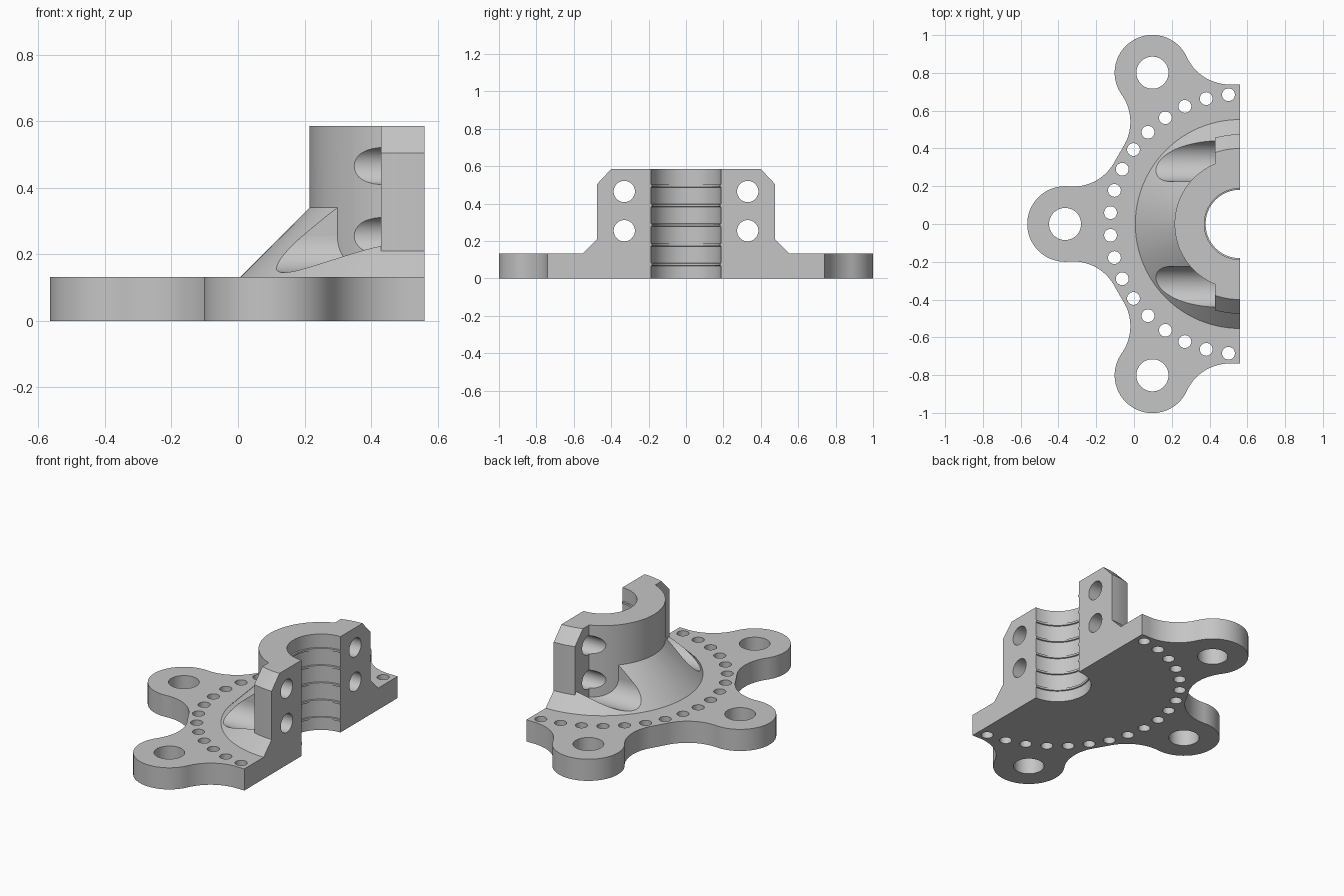
import bpy, bmesh
from math import sin, cos, pi, radians, acos, degrees
from mathutils import Matrix, Vector

cube = bpy.data.objects.get("Cube")
if cube:
    bpy.data.objects.remove(cube, do_unlink=True)

CX = 0.56            # axis of the bore, also the split face
PLATE_H = 0.132
TOP = 0.585
HUB_R = 0.345
LOBE_D, LOBE_R = 0.925, 0.2
DISC_R, FILLET_R = 0.74, 0.25
BOLT_Y, BOLT_Z = 0.33, (0.255, 0.465)

metal = bpy.data.materials.new("grey metal")
metal.use_nodes = True
GREY = (0.56, 0.56, 0.56, 1)
metal.diffuse_color = GREY
metal.node_tree.nodes["Principled BSDF"].inputs["Base Color"].default_value = GREY


def add_turned(bm, rings, origin, axis="Z", steps=96):
    """Closed solid turned from (radius, distance along axis) pairs."""
    turn = Matrix.Rotation(pi / 2, 4, "Y") if axis == "X" else Matrix()
    m = Matrix.Translation(origin) @ turn
    loops = []
    for r, h in rings:
        loops.append([bm.verts.new(m @ Vector((r * cos(2 * pi * i / steps),
                                               r * sin(2 * pi * i / steps), h)))
                      for i in range(steps)])
    for a, b in zip(loops, loops[1:]):
        for i in range(steps):
            j = (i + 1) % steps
            bm.faces.new((a[i], a[j], b[j], b[i]))
    bm.faces.new(loops[0])
    bm.faces.new(loops[-1])


def add_box(bm, lo, hi):
    lo, hi = Vector(lo), Vector(hi)
    m = Matrix.Translation((lo + hi) / 2) @ Matrix.Diagonal((*(hi - lo), 1))
    bmesh.ops.create_cube(bm, size=1, matrix=m)


def finish(bm, name):
    bmesh.ops.recalc_face_normals(bm, faces=bm.faces[:])
    me = bpy.data.meshes.new(name)
    bm.to_mesh(me)
    bm.free()
    me.materials.append(metal)
    ob = bpy.data.objects.new(name, me)
    bpy.context.collection.objects.link(ob)
    return ob


def turned(name, rings, origin=(CX, 0, 0), **kw):
    bm = bmesh.new()
    add_turned(bm, rings, origin, **kw)
    return finish(bm, name)


def box(name, lo, hi):
    bm = bmesh.new()
    add_box(bm, lo, hi)
    return finish(bm, name)


def combine(target, tool, operation):
    mod = target.modifiers.new(operation, "BOOLEAN")
    mod.object, mod.operation, mod.solver = tool, operation, "EXACT"
    bpy.context.view_layer.objects.active = target
    bpy.ops.object.modifier_apply(modifier=mod.name)
    bpy.data.objects.remove(tool, do_unlink=True)


def polar(deg, dist):
    return Vector((CX + dist * cos(radians(deg)), dist * sin(radians(deg))))


def arc(centre, start, end, radius, steps=24):
    """Points on an arc between two points, going the short way round."""
    a = start - centre
    sweep = -a.angle_signed(end - centre)
    return [centre + Matrix.Rotation(sweep * i / steps, 2) @ a.normalized() * radius
            for i in range(steps + 1)]


# Base plate: disc with three lobes joined by fillets
d = DISC_R + FILLET_R
spread = degrees(acos((d * d + LOBE_D ** 2 - (LOBE_R + FILLET_R) ** 2) / (2 * d * LOBE_D)))
outline = [Vector((CX + 0.1, DISC_R))]
for ang in (120, 180, 240):
    lobe, before, after = polar(ang, LOBE_D), polar(ang - spread, d), polar(ang + spread, d)
    t1 = lobe + (before - lobe).normalized() * LOBE_R
    t2 = lobe + (after - lobe).normalized() * LOBE_R
    tip = polar(ang, LOBE_D + LOBE_R)
    outline += arc(before, polar(ang - spread, DISC_R), t1, FILLET_R)
    outline += arc(lobe, t1, tip, LOBE_R)[1:]
    outline += arc(lobe, tip, t2, LOBE_R)[1:]
    outline += arc(after, t2, polar(ang + spread, DISC_R), FILLET_R)[1:]
outline.append(Vector((CX + 0.1, -DISC_R)))
bm = bmesh.new()
face = bm.faces.new([bm.verts.new((p.x, p.y, 0)) for p in outline])
top = bmesh.ops.extrude_face_region(bm, geom=[face])["geom"]
bmesh.ops.translate(bm, vec=(0, 0, PLATE_H),
                    verts=[v for v in top if isinstance(v, bmesh.types.BMVert)])
housing = finish(bm, "split_flange_housing")

# Sloping skirt, with a round-bottomed bolt channel on each side
skirt = turned("skirt", [(0.605, 0.08), (0.3, 0.385)])
for side in (-1, 1):
    y = side * 0.335
    channel = turned("channel", [(0.11, -0.1), (0.11, 0.43)],
                     origin=(0, y, BOLT_Z[0]), axis="X", steps=64)
    upper = box("channel_top", (-0.1, y - 0.11, BOLT_Z[0]), (0.43, y + 0.11, 0.6))
    combine(channel, upper, "UNION")
    combine(skirt, channel, "DIFFERENCE")

# Clamping ears: chamfered drum kept only beside the split face
ears = turned("ears", [(0.475, 0.06), (0.475, 0.505), (0.4, TOP)])
combine(ears, box("ear_trim", (-0.2, -1, -0.1), (0.43, 1, 1)), "DIFFERENCE")

# Hub barrel
hub = turned("hub", [(HUB_R, 0.07), (HUB_R, TOP)])
for part in (skirt, ears, hub):
    combine(housing, part, "UNION")

# Stepped bore with narrow ridges
bore = [(0.188, -0.1)]
for z in (0.075, 0.18, 0.285, 0.39, 0.495):
    bore += [(0.188, z - 0.008), (0.181, z - 0.006), (0.181, z + 0.006), (0.188, z + 0.008)]
bore.append((0.188, 0.7))
combine(housing, turned("bore", bore), "DIFFERENCE")

# Mounting holes, ring of small holes, and clamp bolt holes
bm = bmesh.new()
for ang in (120, 180, 240):
    add_turned(bm, [(0.085, -0.1), (0.085, 0.3)], polar(ang, LOBE_D).to_3d(), steps=48)
for i in range(18):
    add_turned(bm, [(0.034, -0.1), (0.034, 0.3)], polar(95 + 10 * i, 0.687).to_3d(), steps=24)
for y in (-BOLT_Y, BOLT_Y):
    for z in BOLT_Z:
        add_turned(bm, [(0.057, 0.1), (0.057, 0.8)], (0, y, z), axis="X", steps=32)
combine(housing, finish(bm, "holes"), "DIFFERENCE")

# Flat split face
combine(housing, box("split", (CX, -1.5, -0.5), (1.5, 1.5, 1)), "DIFFERENCE")

bpy.ops.object.select_all(action="DESELECT")
housing.select_set(True)
bpy.context.view_layer.objects.active = housing
bpy.ops.object.shade_smooth_by_angle(angle=radians(30))
